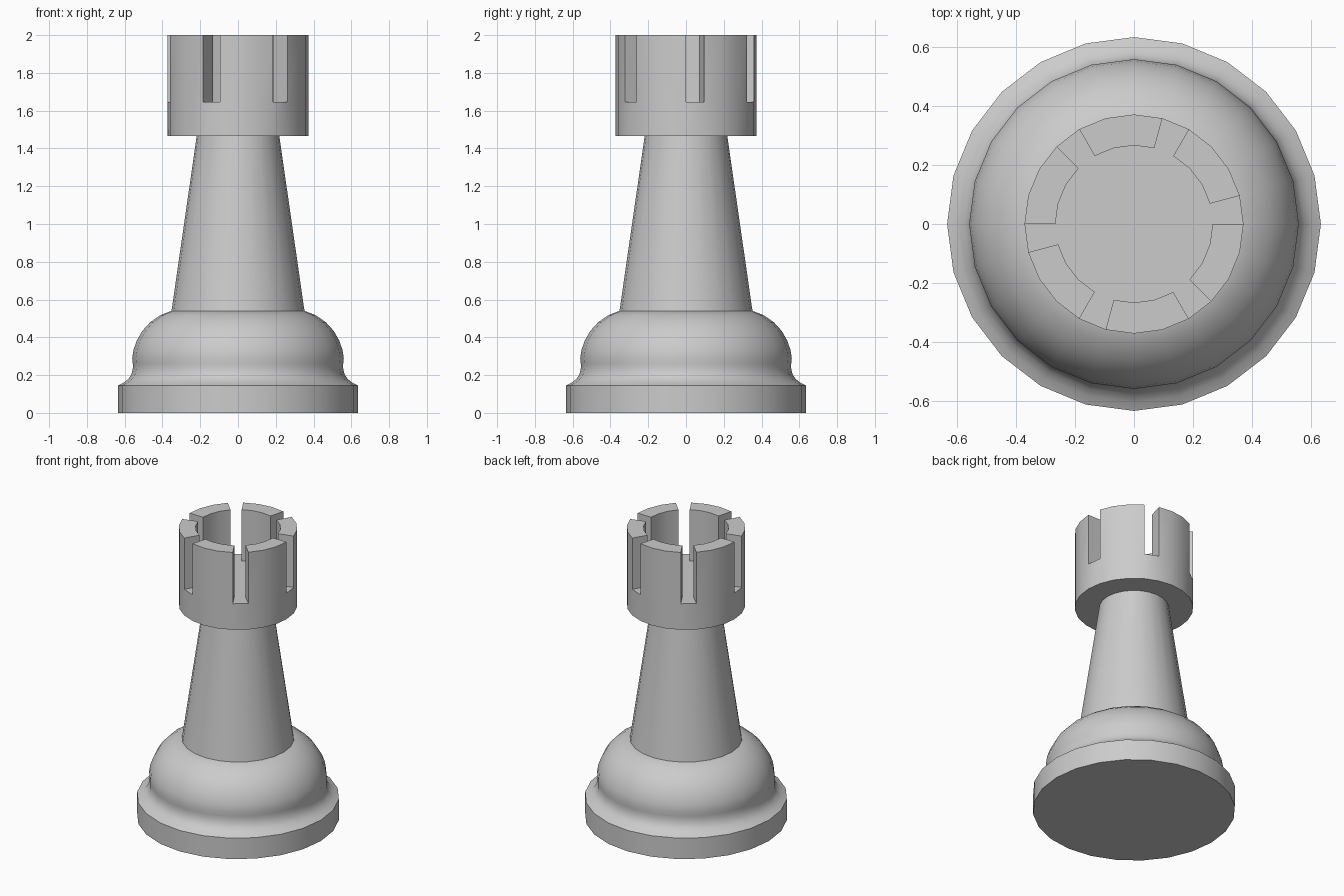
import bpy, bmesh
from math import cos, sin, pi, radians

SIDES = 24

old = bpy.data.objects.get("Cube")
if old:
    bpy.data.objects.remove(old, do_unlink=True)

grey = bpy.data.materials.new("plain grey")
grey.use_nodes = True
colour = (0.6, 0.6, 0.6, 1)
grey.diffuse_color = colour
grey.node_tree.nodes["Principled BSDF"].inputs["Base Color"].default_value = colour


def lathe(profile):
    """Turn (radius, height) points around z, closing both ends with a face."""
    bm = bmesh.new()
    rings = []
    for r, z in profile:
        rings.append([bm.verts.new((r * cos(2 * pi * i / SIDES), r * sin(2 * pi * i / SIDES), z))
                      for i in range(SIDES)])
    bands = []
    for low, high in zip(rings, rings[1:]):
        bands.append([bm.faces.new((low[i], low[(i + 1) % SIDES], high[(i + 1) % SIDES], high[i]))
                      for i in range(SIDES)])
    bm.faces.new(rings[0][::-1])
    bm.faces.new(rings[-1])
    return bm, bands


def finish(bm, name):
    bmesh.ops.recalc_face_normals(bm, faces=bm.faces)
    mesh = bpy.data.meshes.new(name)
    bm.to_mesh(mesh)
    bm.free()
    mesh.materials.append(grey)
    obj = bpy.data.objects.new(name, mesh)
    bpy.context.collection.objects.link(obj)
    bpy.ops.object.select_all(action='DESELECT')
    obj.select_set(True)
    bpy.context.view_layer.objects.active = obj
    bpy.ops.object.shade_smooth_by_angle(angle=radians(30))


# Base: flat foot, hollow cove and rounded bulge
foot = [(0.635, 0), (0.635, 0.145)]
cove = [(0.605, 0.16), (0.58, 0.18), (0.564, 0.205), (0.557, 0.235), (0.557, 0.26)]
bulge = [(0.56, 0.29), (0.553, 0.335), (0.535, 0.385), (0.506, 0.435),
         (0.465, 0.48), (0.41, 0.518), (0.35, 0.541)]
finish(lathe(foot + cove + bulge)[0], "base")

# Tapered shaft
finish(lathe([(0.352, 0.54), (0.218, 1.47)])[0], "shaft")

# Battlement: drum whose rim is raised, leaving every fourth segment as a slot
bm, bands = lathe([(0.372, 1.465), (0.372, 1.645), (0.267, 1.645)])
merlons = [f for i, f in enumerate(bands[1]) if i % 4]
raised = bmesh.ops.extrude_face_region(bm, geom=merlons)["geom"]
bmesh.ops.delete(bm, geom=[f for f in merlons if f.is_valid], context='FACES_ONLY')
for v in raised:
    if isinstance(v, bmesh.types.BMVert):
        v.co.z = 2
finish(bm, "battlement")
